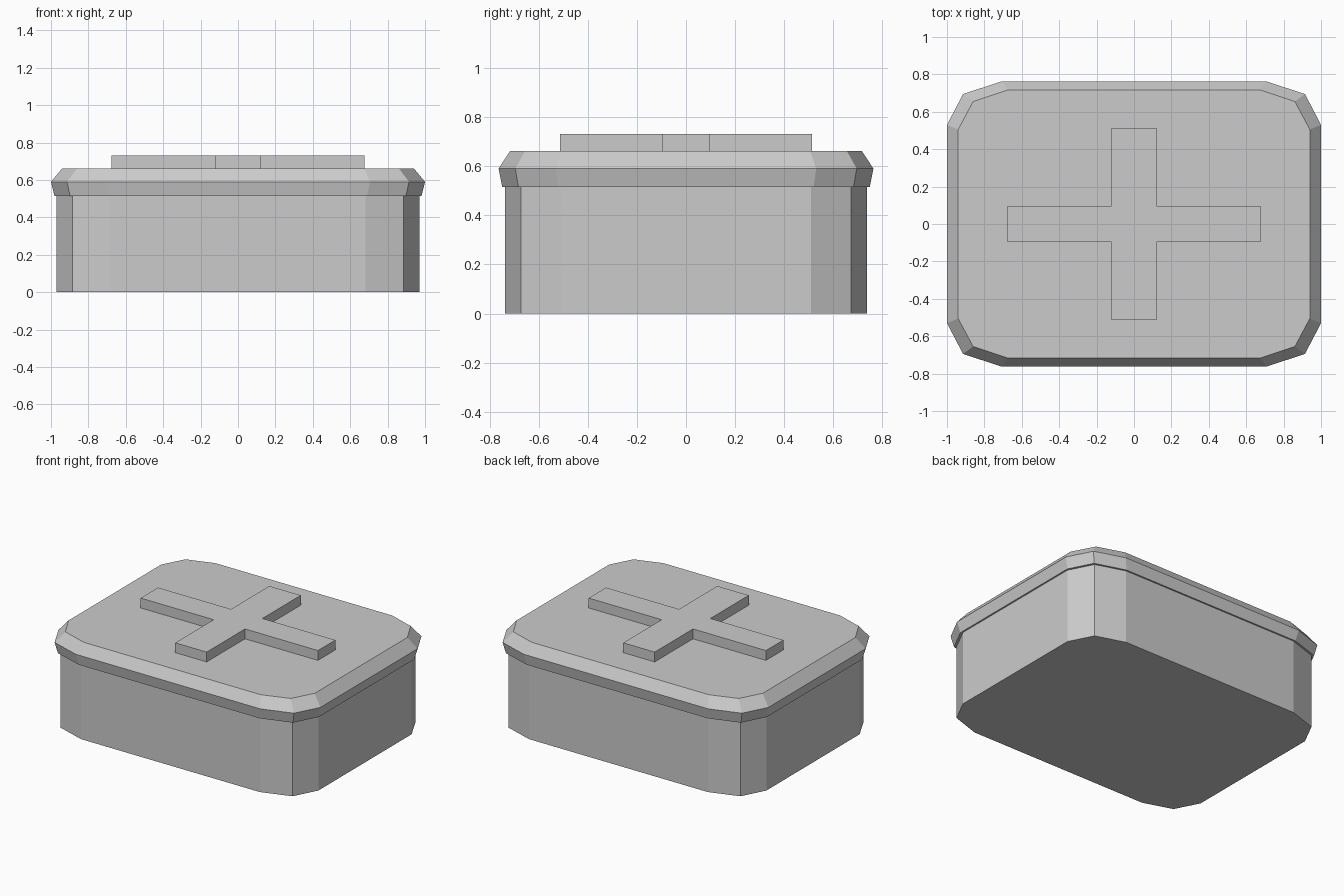
import bpy, bmesh

if "Cube" in bpy.data.objects:
    bpy.data.objects.remove(bpy.data.objects["Cube"])


def ring(corner):
    """Mirror three corner points (+x, +y quadrant) into a closed 12-sided outline."""
    q1 = corner[::-1]  # from the right side round to the back
    q2 = [(-x, y) for x, y in corner]
    q3 = [(-x, -y) for x, y in q1]
    q4 = [(x, -y) for x, y in corner]
    return q1 + q2 + q3 + q4


def loft(name, layers):
    """Stack (outline, z) layers into a closed flat-shaded solid."""
    bm = bmesh.new()
    loops = [[bm.verts.new((x, y, z)) for x, y in pts] for pts, z in layers]
    for lo, hi in zip(loops, loops[1:]):
        n = len(lo)
        for i in range(n):
            j = (i + 1) % n
            bm.faces.new((lo[i], lo[j], hi[j], hi[i]))
    bm.faces.new(loops[0][::-1])
    bm.faces.new(loops[-1])
    bmesh.ops.recalc_face_normals(bm, faces=bm.faces)
    mesh = bpy.data.meshes.new(name)
    bm.to_mesh(mesh)
    bm.free()
    obj = bpy.data.objects.new(name, mesh)
    bpy.context.collection.objects.link(obj)
    return obj


# Straight-walled box body
body = ring([(0.683, 0.737), (0.886, 0.671), (0.97, 0.508)])
loft("box_body", [(body, 0.0), (body, 0.515)])

# Overhanging lid: tapered lip below, bevelled shoulder above
lid_bottom = ring([(0.69, 0.748), (0.898, 0.682), (0.981, 0.52)])
lid_rim = ring([(0.705, 0.763), (0.914, 0.695), (1.0, 0.53)])
lid_top = ring([(0.675, 0.716), (0.86, 0.655), (0.94, 0.505)])
loft("lid", [(lid_bottom, 0.515), (lid_rim, 0.59), (lid_top, 0.662)])

# Raised plus-shaped panel on the lid
cross = ring([(0.12, 0.513), (0.12, 0.095), (0.677, 0.095)])
loft("lid_cross", [(cross, 0.662), (cross, 0.73)])
